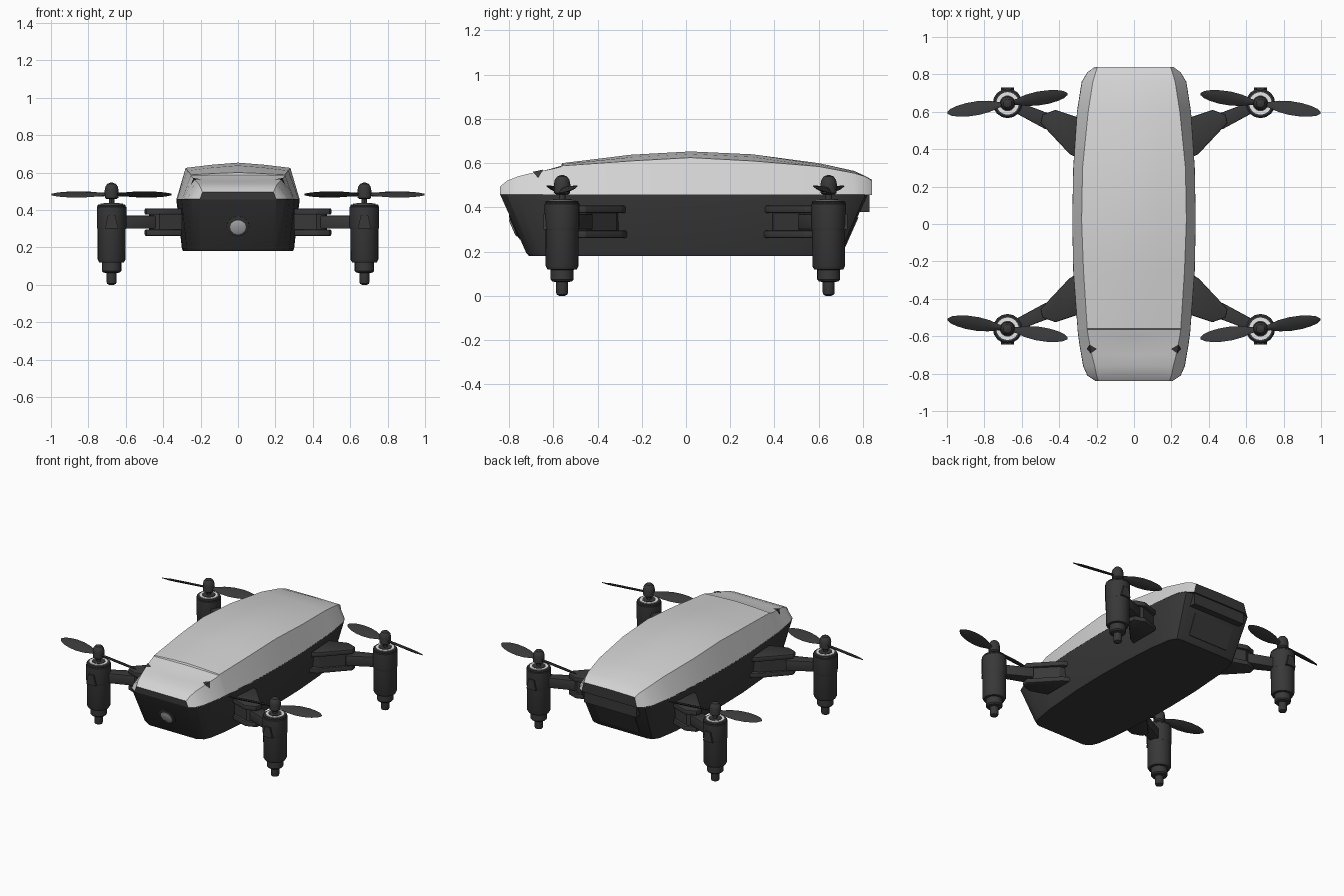
import bpy, bmesh, math
from mathutils import Matrix, Vector

if "Cube" in bpy.data.objects:
    bpy.data.objects.remove(bpy.data.objects["Cube"])

def material(name, v):
    m = bpy.data.materials.new(name)
    m.diffuse_color = (v, v, v, 1)
    m.use_nodes = True
    m.node_tree.nodes["Principled BSDF"].inputs["Base Color"].default_value = m.diffuse_color
    return m

DARK = material("charcoal plastic", 0.04)
SILVER = material("silver shell", 0.66)
WHITE = material("white ring", 0.8)
LENS = material("lens grey", 0.5)

def loft(name, rings, mats, xf=None, rule=None, bevel=0, angle=30):
    """Skin a list of equal-length point rings, cap both ends, optionally transform."""
    bm = bmesh.new()
    rows = [[bm.verts.new(xf(*p) if xf else p) for p in r] for r in rings]
    for a, b in zip(rows, rows[1:]):
        n = len(a)
        for i in range(n):
            j = (i + 1) % n
            bm.faces.new((a[i], a[j], b[j], b[i]))
    bm.faces.new(rows[0])
    bm.faces.new(rows[-1])
    bmesh.ops.recalc_face_normals(bm, faces=bm.faces)
    if bevel:
        bmesh.ops.bevel(bm, geom=bm.edges[:], offset=bevel, segments=2, profile=0.5, affect='EDGES')
    bm.normal_update()
    if rule:
        for f in bm.faces:
            f.material_index = rule(f)
    me = bpy.data.meshes.new(name)
    bm.to_mesh(me)
    bm.free()
    for m in mats:
        me.materials.append(m)
    me.shade_smooth()
    me.set_sharp_from_angle(angle=math.radians(angle))
    ob = bpy.data.objects.new(name, me)
    bpy.context.collection.objects.link(ob)
    return ob

def lathe(profile, cx=0, cy=0, n=24):
    return [[(cx + r * math.cos(2 * math.pi * i / n), cy + r * math.sin(2 * math.pi * i / n), z)
             for i in range(n)] for r, z in profile]

def prism(pts, z0, z1):
    return [[(x, y, z) for x, y in pts] for z in (z0, z1)]

# Body stations: y, half width at seam, half width at crease, crease z, ridge z
ST = [(-.84, .205, .19, .495, .495), (-.81, .25, .20, .52, .52), (-.76, .272, .21, .54, .54),
      (-.70, .282, .225, .555, .552), (-.65, .291, .235, .565, .56), (-.60, .298, .245, .575, .578),
      (-.565, .302, .25, .584, .588), (-.56, .302, .25, .588, .60), (-.25, .325, .27, .61, .638),
      (.02, .33, .28, .625, .653), (.30, .325, .275, .61, .64), (.60, .305, .245, .585, .60),
      (.76, .28, .22, .555, .565), (.81, .25, .205, .54, .542), (.84, .21, .195, .522, .525)]
SEAM = .455

# Top shell, with dark nose and tail faces
def section(y, w, c, zc, zt):
    zm = zc + (zt - zc) * .6
    return [(-w, y, SEAM), (-c, y, zc), (-c / 2, y, zm), (0, y, zt), (c / 2, y, zm), (c, y, zc), (w, y, SEAM)]

loft("top_shell", [section(*s) for s in ST], [SILVER, DARK],
     rule=lambda f: 1 if abs(f.normal.y) > .95 or f.normal.z < -.9 else 0)

# Lower hull tapering to a flat belly
outline = [(s[1], min(s[0], .82)) for s in ST]
outline += [(-x, y) for x, y in reversed(outline)]
loft("lower_hull", [[(x * kx, y * ky, z) for x, y in outline]
                    for kx, ky, z in ((.89, .845, .18), (.91, .86, .195), (1, 1, SEAM + .003))], [DARK])

# Tail lip and rear panel
loft("tail_lip", prism([(-.2, .74), (.2, .74), (.2, .83), (-.2, .83)], .38, .46), [DARK])
loft("rear_panel", [[(-.15, y - .02, z), (.15, y - .02, z), (.15, y + .008, z), (-.15, y + .008, z)]
                    for y, z in ((.712, .22), (.772, .355))], [DARK])

# Camera on the nose
tilt = Matrix.Translation((0, -.772, .312)) @ Matrix.Rotation(math.radians(114), 4, 'X')
cam = lambda x, y, z: tilt @ Vector((x, y, z))
loft("camera_bezel", lathe([(.065, -.02), (.06, .004), (.048, .008)]), [DARK], cam)
loft("camera_lens", lathe([(.042, -.01), (.042, .012), (.034, .015)]), [LENS], cam)

# Diamond-shaped corner marks folded over the shell crease
for side, s in (("left", -1), ("right", 1)):
    tips = [(.198, -.668, .564), (.238, -.645, .571), (.253, -.668, .533), (.231, -.692, .561)]
    me = bpy.data.meshes.new("corner_mark_" + side)
    me.from_pydata([(s * x, y, z) for x, y, z in tips], [],
                   [(0, 3, 1), (3, 2, 1)] if s > 0 else [(0, 1, 3), (3, 1, 2)])
    me.materials.append(DARK)
    bpy.context.collection.objects.link(bpy.data.objects.new(me.name, me))

# Arm, motor and propeller, drawn for the back right corner and mirrored
MX, MY, MID = .676, .645, .0425
HINGE = [(.30, .35), (.345, .375), (.50, .54), (.49, .585), (.42, .61), (.30, .57)]
CORE = [(.30, .39), (.345, .40), (.475, .535), (.47, .575), (.42, .592), (.30, .55)]
ARM = [(.44, .585), (.47, .505), (.645, .60), (.625, .655)]
BLADE = [(.015, .012), (.05, .016), (.10, .030), (.16, .037), (.22, .036), (.27, .029), (.305, .019), (.325, .005)]

def blade_rings(turn):
    a = math.radians(-9) + turn
    rings = []
    for r, h in BLADE:
        t = .007 if r < .3 else .003
        ring = []
        for u, v in ((-h, 0), (-h * .4, t), (h * .4, t), (h, 0), (h * .4, -t), (-h * .4, -t)):
            ring.append((MX + r * math.cos(a) - u * math.sin(a),
                         MY + r * math.sin(a) + u * math.cos(a), .483 - .45 * u + v))
        rings.append(ring)
    return rings

for end, sy in (("front", -1), ("back", 1)):
    for side, sx in (("left", -1), ("right", 1)):
        xf = lambda x, y, z: (sx * x, MID + sy * (y - MID), z)
        tag = f"{end}_{side}_"
        # hinge fork and arm
        loft(tag + "hinge_lower", prism(HINGE, .262, .295), [DARK], xf, bevel=.006)
        loft(tag + "hinge_upper", prism(HINGE, .375, .408), [DARK], xf, bevel=.006)
        loft(tag + "hinge_core", prism(CORE, .285, .385), [DARK], xf)
        loft(tag + "arm", prism(ARM, .30, .37), [DARK], xf, bevel=.005)
        # motor pod with foot
        loft(tag + "motor", lathe([(.012, 0), (.024, .006), (.027, .015), (.027, .062), (.045, .066), (.052, .074),
                                   (.052, .118), (.066, .12), (.074, .135), (.075, .425), (.070, .43)], MX, MY),
             [DARK], xf)
        loft(tag + "motor_collar", lathe([(.075, .295), (.079, .31), (.079, .415), (.075, .42)], MX, MY, 16),
             [DARK], xf)
        # rib on the outward side of the pod
        loft(tag + "motor_rib", [[(MX - h, MY + .05, z), (MX + h, MY + .05, z), (MX + h, MY + .085, z),
                                  (MX - h, MY + .085, z)] for h, z in ((.035, .30), (.02, .37))], [DARK], xf)
        # light ring, shaft and hub
        loft(tag + "motor_ring", lathe([(.06, .425), (.06, .434)], MX, MY), [WHITE], xf)
        loft(tag + "motor_cap", lathe([(.042, .425), (.042, .437)], MX, MY), [DARK], xf)
        loft(tag + "shaft", lathe([(.015, .43), (.015, .475)], MX, MY, 12), [DARK], xf)
        loft(tag + "hub", lathe([(.026, .458), (.036, .465), (.037, .505), (.033, .525), (.022, .54), (.006, .546)],
                                MX, MY), [DARK], xf)
        # two pitched blades
        loft(tag + "outer_blade", blade_rings(0), [DARK], xf, angle=50)
        loft(tag + "inner_blade", blade_rings(math.pi), [DARK], xf, angle=50)
